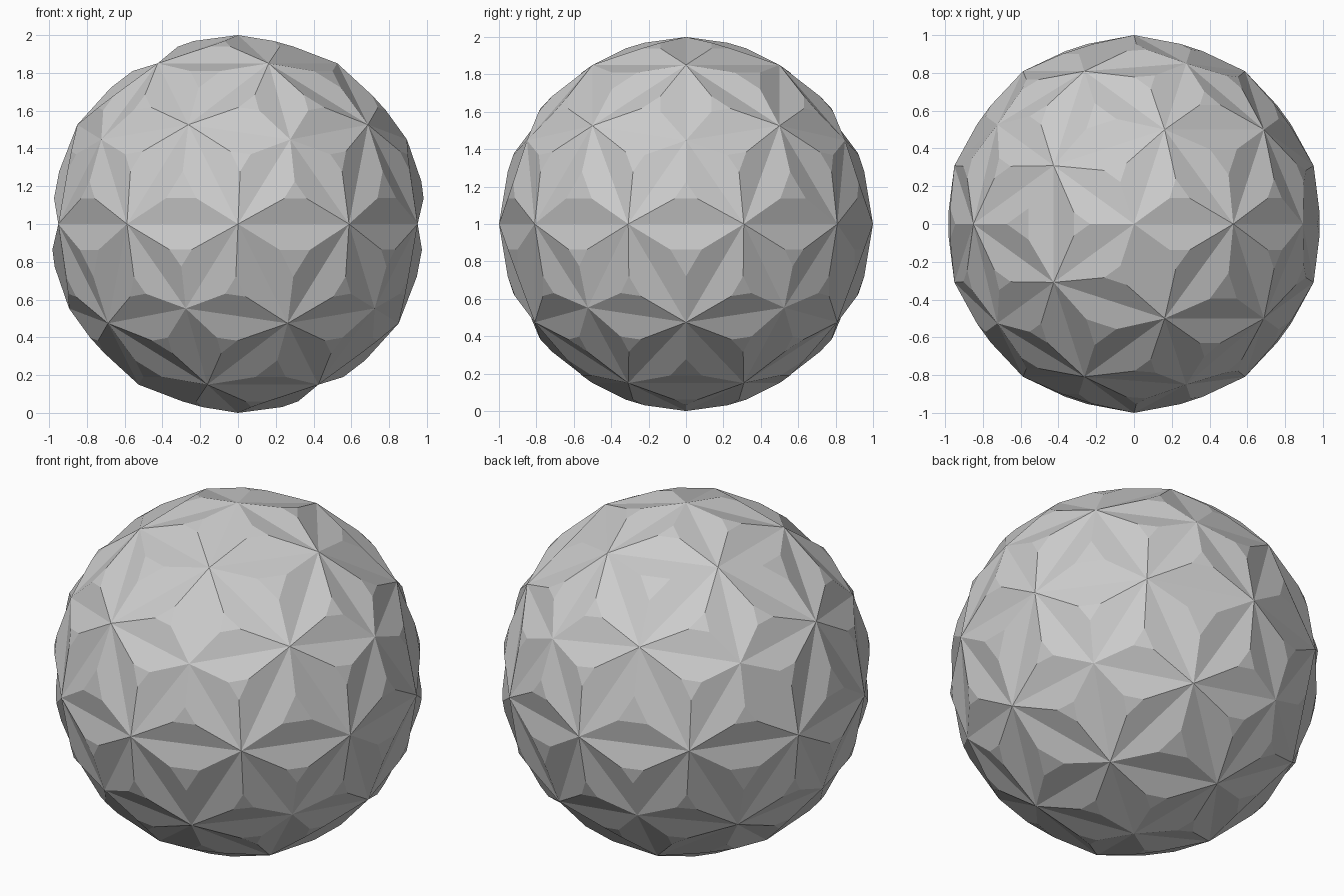
import bpy
import bmesh

cube = bpy.data.objects.get("Cube")
if cube:
    bpy.data.objects.remove(cube, do_unlink=True)

# Plain grey material
grey = bpy.data.materials.new("light_grey")
grey.use_nodes = True
colour = (0.6, 0.6, 0.6, 1.0)
grey.diffuse_color = colour
grey.node_tree.nodes["Principled BSDF"].inputs["Base Color"].default_value = colour

# Faceted ball: every triangle is inset and raised into a low stud
bm = bmesh.new()
bmesh.ops.create_icosphere(bm, subdivisions=2, radius=1.0)
bmesh.ops.inset_individual(bm, faces=bm.faces[:], thickness=0.13, depth=0.048,
                           use_even_offset=True)
bmesh.ops.translate(bm, verts=bm.verts[:], vec=(0, 0, 1))
for face in bm.faces:
    face.smooth = False

mesh = bpy.data.meshes.new("faceted_ball")
bm.to_mesh(mesh)
bm.free()
mesh.materials.append(grey)
ball = bpy.data.objects.new("faceted_ball", mesh)
bpy.context.collection.objects.link(ball)
